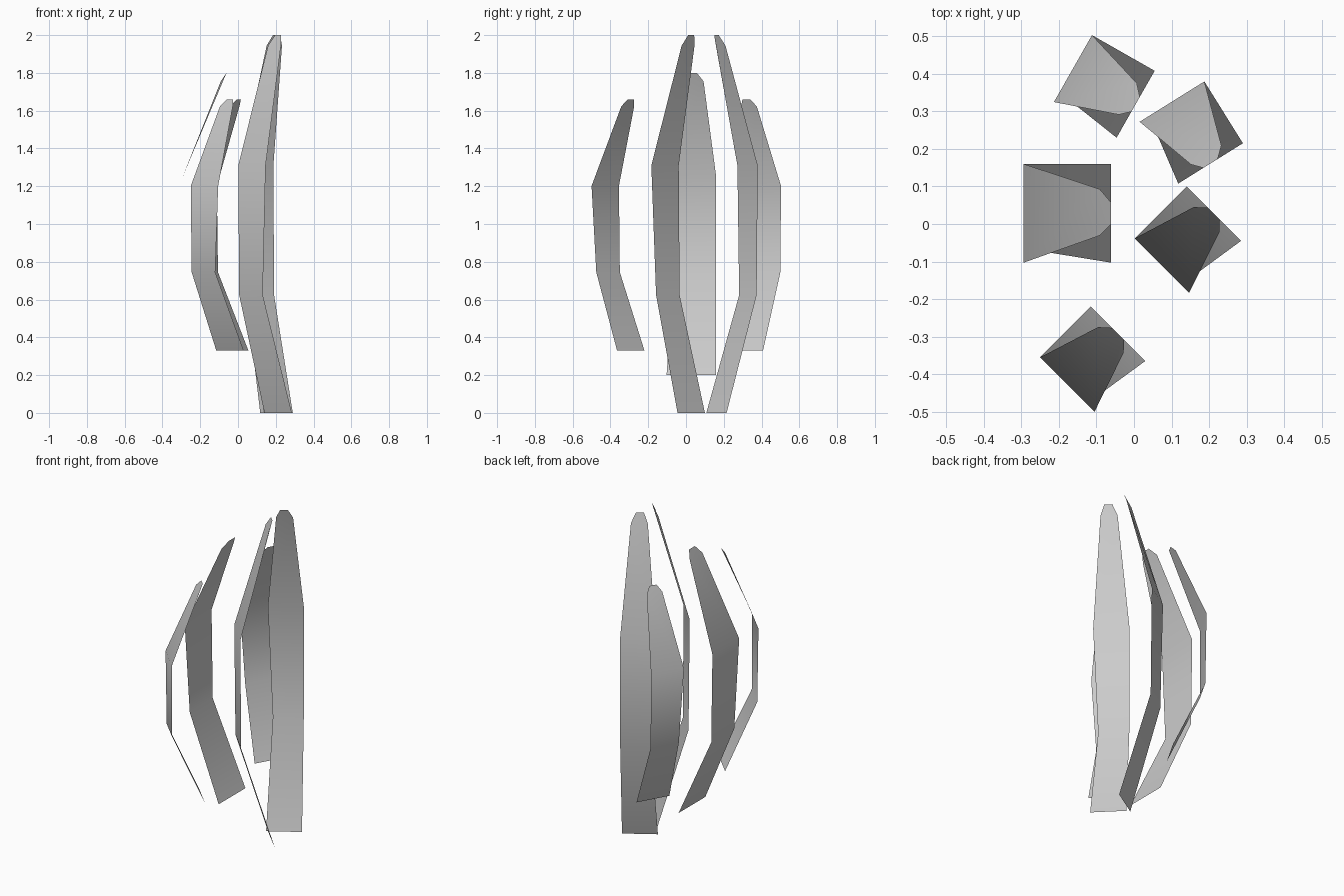
import bpy
from math import hypot

if "Cube" in bpy.data.objects:
    bpy.data.objects.remove(bpy.data.objects["Cube"])

# Shared leaf profile: height, bulge, left edge, right edge (all as fractions)
PROFILE = [
    (0.0, 0.0, 0.0, 1.0),
    (0.312, 0.965, 0.0, 0.86),
    (0.655, 1.0, 0.0, 1.0),
    (0.972, 0.13, 0.255, 0.725),
    (1.0, 0.0, 0.39, 0.61),
]


def leaf(name, corner, direction, width, depth, z0, z1):
    """Single-sided leaf strip bulging outward along direction."""
    length = hypot(*direction)
    dx, dy = direction[0] / length, direction[1] / length
    wx, wy = -dy, dx
    verts = []
    for h, bulge, left, right in PROFILE:
        for side in (left, right):
            verts.append((corner[0] + dx * depth * bulge + wx * width * side,
                          corner[1] + dy * depth * bulge + wy * width * side,
                          z0 + (z1 - z0) * h))
    # Two lower panels and one pointed top panel
    faces = [(0, 1, 3, 2), (2, 3, 5, 4), (4, 5, 7, 9, 8, 6)]
    mesh = bpy.data.meshes.new(name)
    mesh.from_pydata(verts, [], faces)
    for p in mesh.polygons:
        p.use_smooth = True
    obj = bpy.data.objects.new(name, mesh)
    bpy.context.collection.objects.link(obj)
    return obj


# Five upright leaves, each placed by its base corner and bulge direction
leaf("leaf_front", (-0.115, -0.22), (-1, -1), 0.205, 0.191, 0.33, 1.66)
leaf("leaf_right_front", (0.14, 0.10), (-1, -1), 0.205, 0.196, 0.0, 2.0)
leaf("leaf_left", (-0.061, 0.16), (-1, 0), 0.263, 0.233, 0.2, 1.8)
leaf("leaf_right_back", (0.29, 0.215), (-0.53, 0.85), 0.203, 0.194, 0.0, 2.0)
leaf("leaf_back", (0.055, 0.408), (-0.87, 0.495), 0.205, 0.192, 0.33, 1.66)
